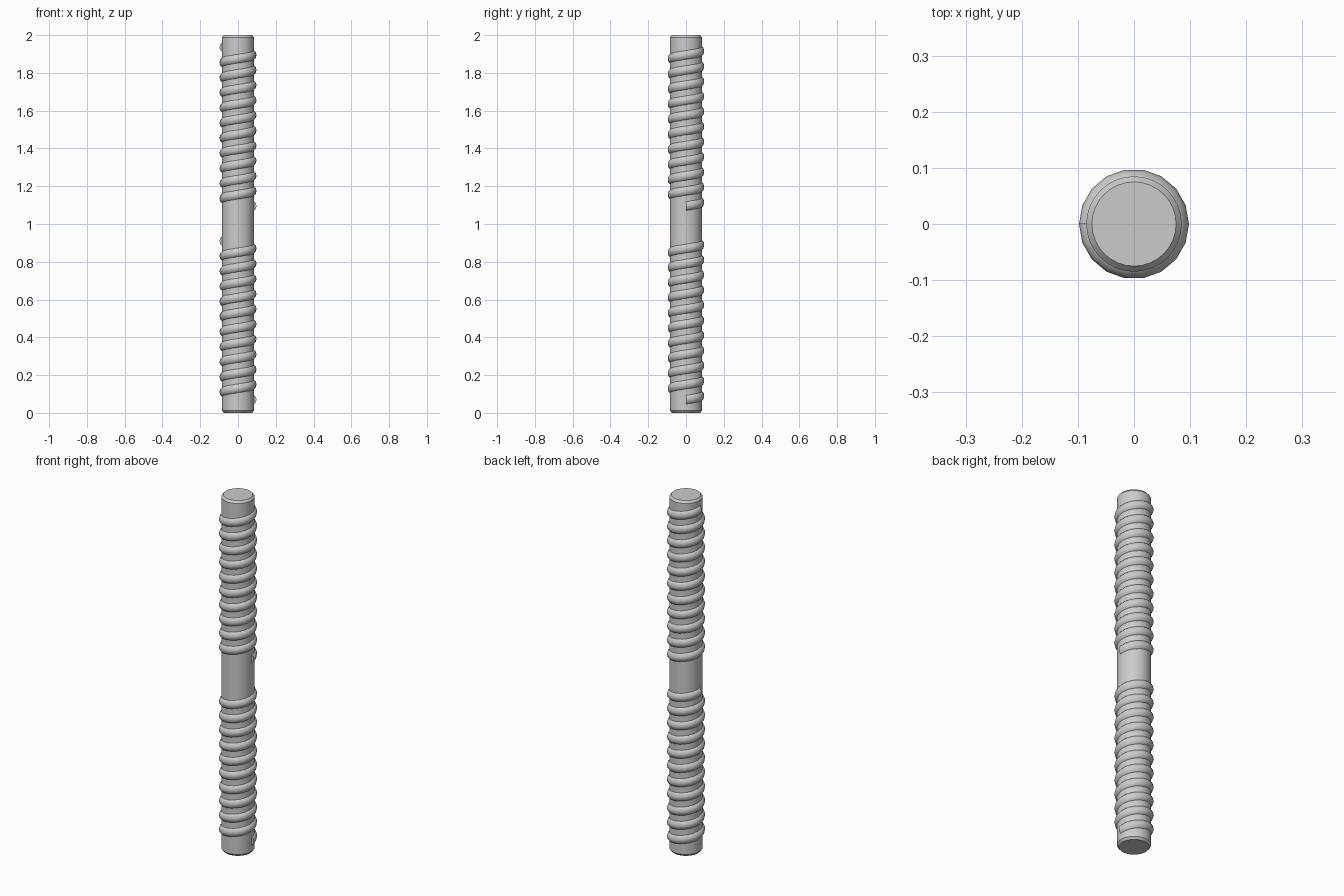
import bpy, bmesh, math
from mathutils import Vector

if "Cube" in bpy.data.objects:
    bpy.data.objects.remove(bpy.data.objects["Cube"])

CORE_R, TIP_R, CHAMFER = 0.085, 0.075, 0.012
PITCH, TURNS, STEPS = 0.08, 10.5, 18
TUBE_R, HELIX_R, SIDES = 0.03, 0.068, 12


def make_object(name, bm):
    bmesh.ops.recalc_face_normals(bm, faces=bm.faces)
    mesh = bpy.data.meshes.new(name)
    bm.to_mesh(mesh)
    bm.free()
    ob = bpy.data.objects.new(name, mesh)
    bpy.context.collection.objects.link(ob)
    bpy.context.view_layer.objects.active = ob
    ob.select_set(True)
    bpy.ops.object.shade_smooth_by_angle(angle=math.radians(35))
    ob.select_set(False)


def skin(bm, rings):
    # Bridge consecutive rings and cap both ends
    rows = [[bm.verts.new(p) for p in ring] for ring in rings]
    n = len(rows[0])
    for a, b in zip(rows, rows[1:]):
        for i in range(n):
            j = (i + 1) % n
            bm.faces.new((a[i], a[j], b[j], b[i]))
    bm.faces.new(rows[0])
    bm.faces.new(rows[-1])


# Smooth shaft with chamfered ends
bm = bmesh.new()
profile = [(TIP_R, 0), (CORE_R, CHAMFER), (CORE_R, 2 - CHAMFER), (TIP_R, 2)]
skin(bm, [[(r * math.cos(t), r * math.sin(t), z)
           for t in (math.tau * i / 32 for i in range(32))] for r, z in profile])
make_object("shaft", bm)


# Rounded right-handed thread, mostly sunk into the shaft
def thread(name, z0):
    rings = []
    for k in range(int(TURNS * STEPS) + 1):
        t = math.tau * k / STEPS
        out = Vector((math.cos(t), math.sin(t), 0))
        centre = out * HELIX_R + Vector((0, 0, z0 + PITCH * k / STEPS))
        rings.append([centre + TUBE_R * (math.cos(a) * out + math.sin(a) * Vector((0, 0, 1)))
                      for a in (math.tau * i / SIDES for i in range(SIDES))])
    bm = bmesh.new()
    skin(bm, rings)
    make_object(name, bm)


thread("lower_thread", 0.07)
thread("upper_thread", 1.095)
